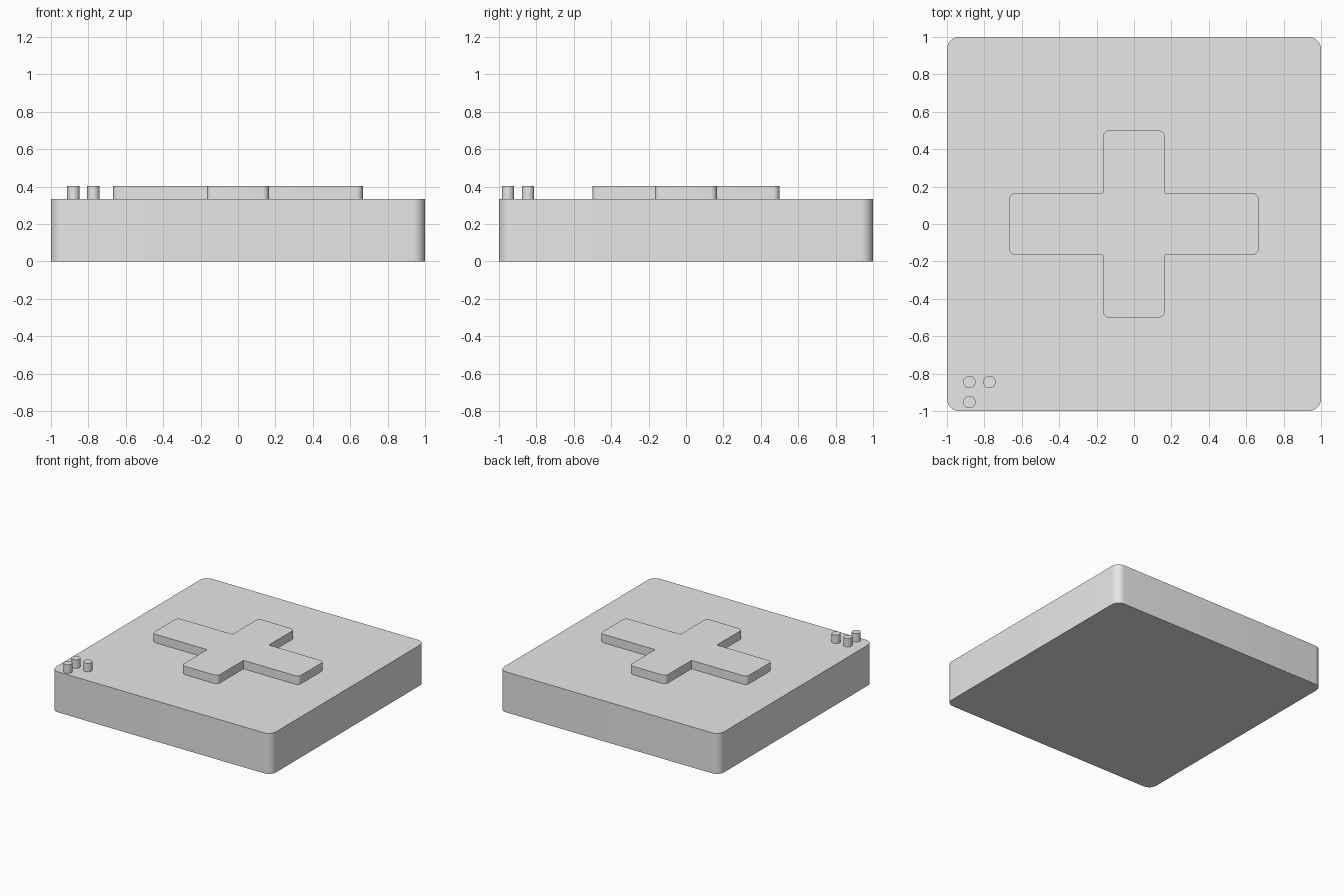
import bpy
import bmesh
from math import cos, sin, pi, radians
from mathutils import Vector

cube = bpy.data.objects.get("Cube")
if cube:
    bpy.data.objects.remove(cube, do_unlink=True)

BASE_TOP, RAISED_TOP = 0.333, 0.403

grey = bpy.data.materials.new("light_grey")
grey.use_nodes = True
colour = (0.8, 0.8, 0.8, 1)
grey.diffuse_color = colour
grey.node_tree.nodes["Principled BSDF"].inputs["Base Color"].default_value = colour


def extrude_outline(name, points, bottom, top):
    """Solid prism from a flat outline, with smooth rounded corners."""
    bm = bmesh.new()
    face = bm.faces.new([bm.verts.new((x, y, bottom)) for x, y in points])
    raised = bmesh.ops.extrude_face_region(bm, geom=[face], use_keep_orig=True)
    verts = [v for v in raised["geom"] if isinstance(v, bmesh.types.BMVert)]
    bmesh.ops.translate(bm, verts=verts, vec=(0, 0, top - bottom))
    bmesh.ops.recalc_face_normals(bm, faces=bm.faces)
    mesh = bpy.data.meshes.new(name)
    bm.to_mesh(mesh)
    bm.free()
    mesh.materials.append(grey)
    obj = bpy.data.objects.new(name, mesh)
    bpy.context.collection.objects.link(obj)
    bpy.ops.object.select_all(action="DESELECT")
    obj.select_set(True)
    bpy.context.view_layer.objects.active = obj
    bpy.ops.object.shade_smooth_by_angle(angle=radians(35))
    return obj


def round_outline(corners, radius, steps=8):
    """Round the convex right-angle corners of a counter-clockwise outline."""
    out = []
    for i, corner in enumerate(corners):
        p = Vector(corner)
        a = (Vector(corners[i - 1]) - p).normalized()
        b = (Vector(corners[(i + 1) % len(corners)]) - p).normalized()
        if a.x * b.y - a.y * b.x > 0:
            out.append(p)  # inner corners stay sharp
            continue
        centre = p + (a + b) * radius
        for k in range(steps + 1):
            t = k / steps * pi / 2
            out.append(centre - (b * cos(t) + a * sin(t)) * radius)
    return out


# Square slab with rounded upright corners
square = [(-1, -1), (1, -1), (1, 1), (-1, 1)]
extrude_outline("base_slab", round_outline(square, 0.067), 0, BASE_TOP)

# Raised cross: one quadrant turned into the full outline
L, W, A = 0.667, 0.5, 0.165
quadrant = [(L, A), (A, A), (A, W)]
cross = []
for sx, sy in ((1, 1), (-1, 1), (-1, -1), (1, -1)):
    part = [(x * sx, y * sy) for x, y in quadrant]
    cross += part if sx * sy > 0 else part[::-1]
extrude_outline("raised_cross", round_outline(cross, 0.033), BASE_TOP, RAISED_TOP)

# Three small pegs in the front right corner
pegs = {"corner_peg": (-0.88, -0.845), "side_peg": (-0.773, -0.845),
        "front_peg": (-0.88, -0.952)}
for name, (px, py) in pegs.items():
    circle = [(px + 0.033 * cos(k * pi / 16), py + 0.033 * sin(k * pi / 16))
              for k in range(32)]
    extrude_outline(name, circle, BASE_TOP, RAISED_TOP)
